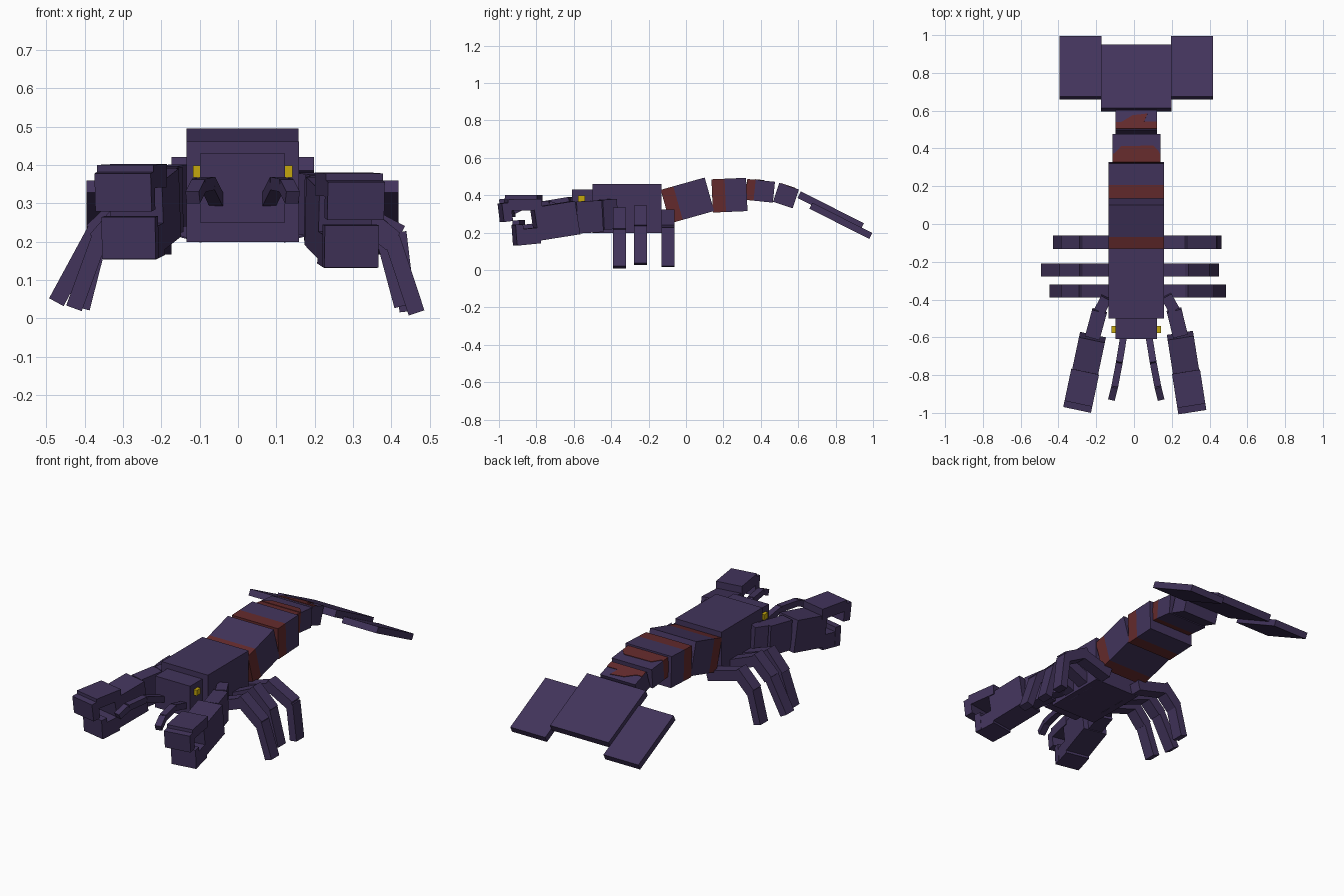
import bpy, bmesh
from mathutils import Vector, Matrix

cube = bpy.data.objects.get("Cube")
if cube:
    bpy.data.objects.remove(cube, do_unlink=True)


def material(name, color):
    mat = bpy.data.materials.new(name)
    mat.use_nodes = True
    mat.diffuse_color = (*color, 1)
    mat.node_tree.nodes["Principled BSDF"].inputs["Base Color"].default_value = (*color, 1)
    return mat


shell = material("dusky purple", (0.054, 0.034, 0.105))
rust = material("rust red", (0.125, 0.023, 0.025))
yellow = material("eye yellow", (0.56, 0.39, 0.004))
MID = 0.012  # centre line of the body


def add_mesh(name, bm, *mats):
    bmesh.ops.recalc_face_normals(bm, faces=bm.faces)
    mesh = bpy.data.meshes.new(name)
    bm.to_mesh(mesh)
    bm.free()
    for mat in mats:
        mesh.materials.append(mat)
    obj = bpy.data.objects.new(name, mesh)
    bpy.context.collection.objects.link(obj)
    return obj


def frame(start, end, side=None):
    """Local axes: y runs along the beam, z is its upper side."""
    y = (end - start).normalized()
    x = (side or y.cross(Vector((0, 0, 1)))).normalized()
    z = x.cross(y)
    rot = Matrix((x, y, z)).transposed().to_4x4()
    return Matrix.Translation((start + end) / 2) @ rot


def beam(name, start, end, width, height, mat=shell, band=0, side=None):
    """Box around the line start-end, with an optional rust band at its start."""
    start, end = Vector(start), Vector(end)
    length = (end - start).length
    bm = bmesh.new()
    bmesh.ops.create_cube(bm, size=1)
    bmesh.ops.scale(bm, vec=(width, length, height), verts=bm.verts)
    if band:
        cut = band - length / 2
        bmesh.ops.bisect_plane(bm, geom=bm.verts[:] + bm.edges[:] + bm.faces[:],
                               plane_co=(0, cut, 0), plane_no=(0, 1, 0))
        for f in bm.faces:
            f.material_index = int(f.calc_center_median().y < cut)
    obj = add_mesh(name, bm, mat, rust)
    obj.matrix_world = frame(start, end, side)
    return obj


def patch(name, host, height, outline):
    """Thin painted plate on the upper side of a segment, in its local axes."""
    bm = bmesh.new()
    face = bm.faces.new([bm.verts.new((x, y, height / 2 - 0.002)) for x, y in outline])
    top = bmesh.ops.extrude_face_region(bm, geom=[face])["geom"]
    bmesh.ops.translate(bm, vec=(0, 0, 0.005),
                        verts=[v for v in top if isinstance(v, bmesh.types.BMVert)])
    add_mesh(name, bm, rust).matrix_world = host.matrix_world


# Body and head
beam("body", (MID, -0.5, 0.33), (MID, -0.13, 0.33), 0.294, 0.262)
beam("head", (MID, -0.61, 0.34), (MID, -0.49, 0.34), 0.222, 0.18)

# Tail segments: start y z, end y z, width, height, band
tail = [(-0.11, 0.339, 0.125, 0.405, 0.292, 0.186, 0.07),
        (0.14, 0.396, 0.325, 0.404, 0.292, 0.178, 0.07),
        (0.322, 0.431, 0.47, 0.416, 0.254, 0.112, 0.045),
        (0.482, 0.415, 0.587, 0.38, 0.222, 0.105, 0)]
segments = []
for i, (y0, z0, y1, z1, w, h, band) in enumerate(tail):
    segments.append(beam(f"tail_segment_{i + 1}", (MID, y0, z0), (MID, y1, z1), w, h, band=band))
patch("tail_patch_3", segments[2], 0.112,
      [(-0.12, -0.034), (0.126, -0.034), (0.118, -0.015), (0.09, 0.014), (-0.08, 0.01)])
patch("tail_patch_4", segments[3], 0.105,
      [(-0.111, -0.05), (0.111, -0.05), (0.111, -0.01), (-0.111, -0.012)])
patch("tail_patch_4_tip", segments[3], 0.105,
      [(-0.08, -0.013), (0.04, -0.013), (0.06, 0.035), (-0.02, 0.025)])

# Tail fan
beam("tail_fan_middle", (MID, 0.605, 0.403), (MID, 0.942, 0.232), 0.372, 0.04)

# Legs: y position, thigh height, then knee x z and foot x z for left and right
legs = [("front", -0.355, 0.312, (0.405, 0.2, 0.466, 0.014), (0.365, 0.2, 0.428, 0.026)),
        ("middle", -0.243, 0.325, (0.38, 0.22, 0.429, 0.032), (0.375, 0.222, 0.474, 0.042)),
        ("rear", -0.097, 0.298, (0.422, 0.215, 0.443, 0.018), (0.365, 0.2, 0.408, 0.026))]

# Claws: shoulder, elbow, wrist, tip on the plan, and height shift
arms = {"left": ((0.17, -0.38), (0.212, -0.455), (0.245, -0.59), (0.308, -0.99), 0),
        "right": ((-0.145, -0.39), (-0.182, -0.46), (-0.22, -0.6), (-0.3, -0.978), 0.022)}

for s, label in ((1, "left"), (-1, "right")):
    beam(f"{label}_tail_fan", (MID + s * 0.296, 0.668, 0.344),
         (MID + s * 0.296, 0.988, 0.182), 0.222, 0.036)
    beam(f"{label}_eye", (MID + s * 0.118, -0.577, 0.383),
         (MID + s * 0.118, -0.541, 0.383), 0.024, 0.032, yellow)

    # Feelers arch forward from the head
    path = [(0.068, -0.6, 0.308), (0.09, -0.735, 0.352), (0.114, -0.86, 0.347), (0.13, -0.925, 0.315)]
    for i in range(3):
        a, b = [(MID + s * x, y, z) for x, y, z in path[i:i + 2]]
        beam(f"{label}_feeler_{i + 1}", a, b, 0.036, 0.034)

    # Three-part legs: the hip rises from the belly, thigh and shin slope down
    for name, y, top, left_leg, right_leg in legs:
        knee_x, knee_z, foot_x, foot_z = left_leg if s > 0 else right_leg
        parts = {"hip": (MID + s * 0.1, 0.225, s * 0.29, top - 0.02, 0.058),
                 "thigh": (s * 0.268, top, s * knee_x, knee_z, 0.058),
                 "shin": (s * (knee_x - 0.004), knee_z + 0.01, s * foot_x, foot_z, 0.043)}
        for part, (x0, z0, x1, z1, thick) in parts.items():
            beam(f"{label}_{name}_{part}", (x0, y, z0), (x1, y, z1), 0.07, thick,
                 side=Vector((0, -s, 0)))

    # Arms and pincers
    shoulder, elbow, wrist, tip, up = arms[label]
    beam(f"{label}_upper_arm", (*shoulder, 0.3 + up), (*elbow, 0.295 + up), 0.06, 0.16)
    beam(f"{label}_forearm", (*elbow, 0.288 + up), (*wrist, 0.28 + up), 0.08, 0.17)
    heading = (Vector(tip) - Vector(wrist)).normalized()
    reach = (Vector(tip) - Vector(wrist)).length

    def claw(part, d0, z0, d1, z1, width, height):
        a = Vector(wrist) + heading * d0 * reach
        b = Vector(wrist) + heading * d1 * reach
        beam(f"{label}_{part}", (*a, z0 + up), (*b, z1 + up), width, height)

    claw("palm", 0, 0.28, 0.55, 0.245, 0.14, 0.18)
    claw("upper_finger", 0.48, 0.35, 0.93, 0.348, 0.15, 0.06)
    claw("upper_fingertip", 0.88, 0.312, 1, 0.306, 0.15, 0.1)
    claw("lower_finger", 0.5, 0.185, 0.8, 0.173, 0.14, 0.085)
    claw("lower_fingertip", 0.72, 0.19, 0.82, 0.187, 0.143, 0.11)
